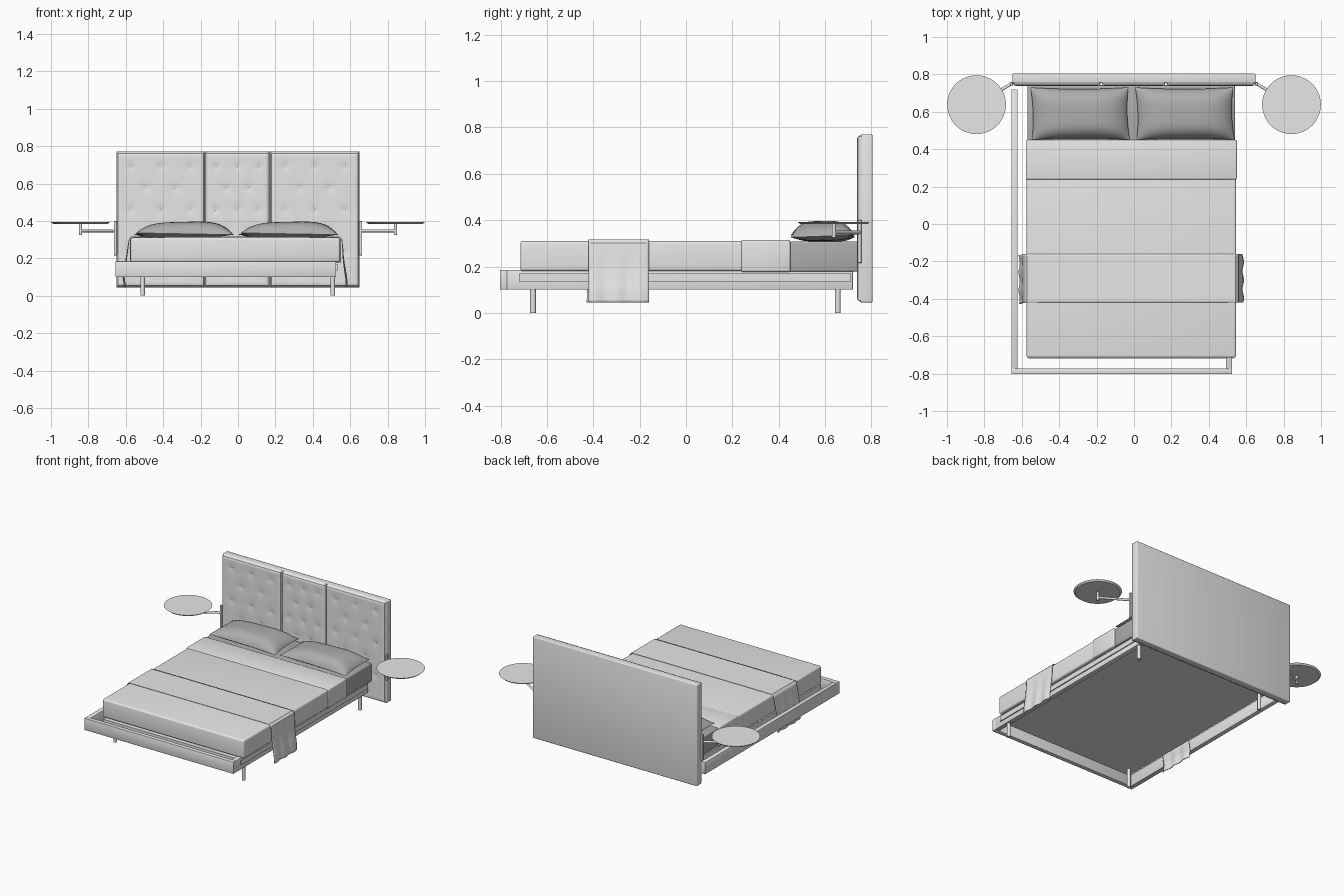
import bpy, bmesh, math
from mathutils import Vector

if "Cube" in bpy.data.objects:
    bpy.data.objects.remove(bpy.data.objects["Cube"])


def material(name, v):
    m = bpy.data.materials.new(name)
    m.diffuse_color = (v, v, v, 1)
    m.use_nodes = True
    m.node_tree.nodes["Principled BSDF"].inputs["Base Color"].default_value = m.diffuse_color
    return m


LIGHT = material("light grey", 0.8)
DARK = material("mid grey", 0.42)


def finish(name, bm, mat, smooth=True):
    bmesh.ops.recalc_face_normals(bm, faces=bm.faces)
    me = bpy.data.meshes.new(name)
    bm.to_mesh(me)
    bm.free()
    ob = bpy.data.objects.new(name, me)
    bpy.context.collection.objects.link(ob)
    me.materials.append(mat)
    if smooth:
        bpy.ops.object.select_all(action='DESELECT')
        ob.select_set(True)
        bpy.context.view_layer.objects.active = ob
        bpy.ops.object.shade_smooth_by_angle(angle=math.radians(35))
    return ob


def box(name, x, y, z, mat=LIGHT, bevel=0.0, seg=3):
    bm = bmesh.new()
    bmesh.ops.create_cube(bm, size=1)
    for v in bm.verts:
        for i, (a, b) in enumerate((x, y, z)):
            v.co[i] = (a + b) / 2 + v.co[i] * (b - a)
    if bevel:
        bmesh.ops.bevel(bm, geom=bm.edges[:], offset=bevel, segments=seg,
                        profile=0.5, affect='EDGES')
    return finish(name, bm, mat, bevel > 0)


def rod(name, a, b, r, r2=None, n=16, mat=LIGHT):
    a, b = Vector(a), Vector(b)
    bm = bmesh.new()
    bmesh.ops.create_cone(bm, cap_ends=True, segments=n, radius1=r,
                          radius2=r if r2 is None else r2, depth=(b - a).length)
    rot = (b - a).to_track_quat('Z', 'Y')
    for v in bm.verts:
        v.co = rot @ v.co + (a + b) / 2
    return finish(name, bm, mat)


def surface(bm, nu, nv, fn):
    g = [[bm.verts.new(fn(i / nu, j / nv)) for j in range(nv + 1)] for i in range(nu + 1)]
    for i in range(nu):
        for j in range(nv):
            bm.faces.new((g[i][j], g[i + 1][j], g[i + 1][j + 1], g[i][j + 1]))


# Headboard backing and three tufted panels
box("headboard_back", (-0.65, 0.65), (0.754, 0.805), (0.045, 0.77), bevel=0.006)


def tufted_panel(name, x0, x1):
    w, z0, z1 = x1 - x0, 0.045, 0.77
    buttons = []
    for r in range(6):
        cols = 3 if r % 2 == 0 else 2
        for c in range(cols):
            buttons.append((x0 + w * (c + (0.5 if cols == 3 else 1)) / 3,
                            z1 - 0.08 - r * 0.115))

    def fn(u, v):
        x, z = x0 + w * u, z0 + (z1 - z0) * v
        edge = min(x - x0, x1 - x, z - z0, z1 - z)
        t = min(edge / 0.022, 1)
        y = 0.757 - 0.019 * math.sqrt(max(0, 1 - (1 - t) ** 2))
        d2 = min((x - bx) ** 2 + (z - bz) ** 2 for bx, bz in buttons)
        return (x, y + 0.007 * math.exp(-math.sqrt(d2) / 0.018) * t, z)

    bm = bmesh.new()
    surface(bm, 56, 84, fn)
    finish(name, bm, LIGHT)
    # Small upholstery buttons
    bm = bmesh.new()
    for bx, bz in buttons:
        new = bmesh.ops.create_icosphere(bm, subdivisions=1, radius=0.005)["verts"]
        for v in new:
            v.co = Vector((bx, 0.744, bz)) + Vector((v.co.x, v.co.y * 0.5, v.co.z))
    finish(name + "_buttons", bm, LIGHT)


tufted_panel("headboard_panel_left", -0.65, -0.176)
tufted_panel("headboard_panel_middle", -0.174, 0.169)
tufted_panel("headboard_panel_right", 0.171, 0.65)

# Bed frame rails, platform and legs
box("front_rail", (-0.655, 0.525), (-0.803, -0.772), (0.1, 0.185), bevel=0.003, seg=2)
box("left_rail", (-0.655, -0.622), (-0.773, 0.72), (0.1, 0.185), bevel=0.003, seg=2)
box("right_rail", (0.492, 0.525), (-0.773, 0.72), (0.1, 0.185), bevel=0.003, seg=2)
box("platform", (-0.565, 0.532), (-0.72, 0.712), (0.135, 0.17))
for i, lx in enumerate((-0.51, 0.507)):
    for j, ly in enumerate((-0.66, 0.655)):
        rod(f"leg_{i}_{j}", (lx, ly, 0), (lx, ly, 0.14), 0.0125)

# Mattress, duvet and folded-back top of the duvet
box("mattress", (-0.57, 0.54), (0.40, 0.742), (0.178, 0.308), DARK, 0.008)
box("duvet", (-0.574, 0.546), (-0.715, 0.44), (0.18, 0.31), bevel=0.012, seg=4)
box("duvet_fold", (-0.578, 0.55), (0.238, 0.45), (0.177, 0.314), bevel=0.008)

# Throw draped across the bed and down both sides
PATH = [(-0.604, 0.045), (-0.612, 0.1), (-0.602, 0.15), (-0.597, 0.2), (-0.588, 0.26),
        (-0.582, 0.3), (-0.57, 0.314), (-0.3, 0.315), (0, 0.315), (0.3, 0.315),
        (0.542, 0.314), (0.556, 0.3), (0.56, 0.25), (0.563, 0.2), (0.57, 0.15),
        (0.578, 0.1), (0.582, 0.045)]


def throw_point(u, v):
    s = u * (len(PATH) - 1)
    i = min(int(s), len(PATH) - 2)
    a, b = PATH[i], PATH[i + 1]
    x, z = (a[k] + (b[k] - a[k]) * (s - i) for k in (0, 1))
    drop = max(0, 0.3 - z) / 0.25
    x += 0.004 * drop * math.sin(v * 17)
    y = -0.42 + 0.26 * v - (0.008 if x < 0 else 0) * drop
    return (x, y, z)


bm = bmesh.new()
surface(bm, 64, 24, throw_point)
throw = finish("throw_blanket", bm, LIGHT)
sol = throw.modifiers.new("thickness", 'SOLIDIFY')
sol.thickness = 0.004
sol.offset = 0


# Pillows: closed cushions with a thin rim and a broad raised top
def pillow(name, cx, skew):
    hx, hy, cy, rim = 0.262, 0.14, 0.59, 0.331

    def side(top):
        def fn(u, v):
            a, b = 2 * u - 1, 2 * v - 1
            a, b = math.sin(a * math.pi / 2), math.sin(b * math.pi / 2)
            x = cx + hx * a * (1 - 0.04 * (1 - b * b)) + skew * b
            y = cy + hy * b * (1 - 0.06 * (1 - a * a))
            h = ((1 - a ** 4) * (1 - b ** 4)) ** 0.8
            z = rim + (0.064 * h if top else -0.022 * h)
            return (x, y, z + 0.006 * a * h + 0.005 * a * b)
        return fn

    bm = bmesh.new()
    surface(bm, 36, 24, side(True))
    surface(bm, 36, 24, side(False))
    bmesh.ops.remove_doubles(bm, verts=bm.verts[:], dist=0.0003)
    finish(name, bm, DARK)


pillow("pillow_left", -0.288, -0.004)
pillow("pillow_right", 0.272, -0.004)

# Swing-arm bedside trays on both sides of the headboard
for s, side in ((-1, "left"), (1, "right")):
    c = (s * 0.842, 0.638)
    rod(f"tray_{side}", (*c, 0.383), (*c, 0.393), 0.145, 0.157, n=64)
    rod(f"tray_post_{side}", (*c, 0.325), (*c, 0.385), 0.009)
    rod(f"tray_arm_{side}", (*c, 0.347), (s * 0.658, 0.748, 0.347), 0.008)
    box(f"tray_bracket_{side}", sorted((s * 0.648, s * 0.664)), (0.74, 0.758),
        (0.215, 0.4), bevel=0.002, seg=1)
